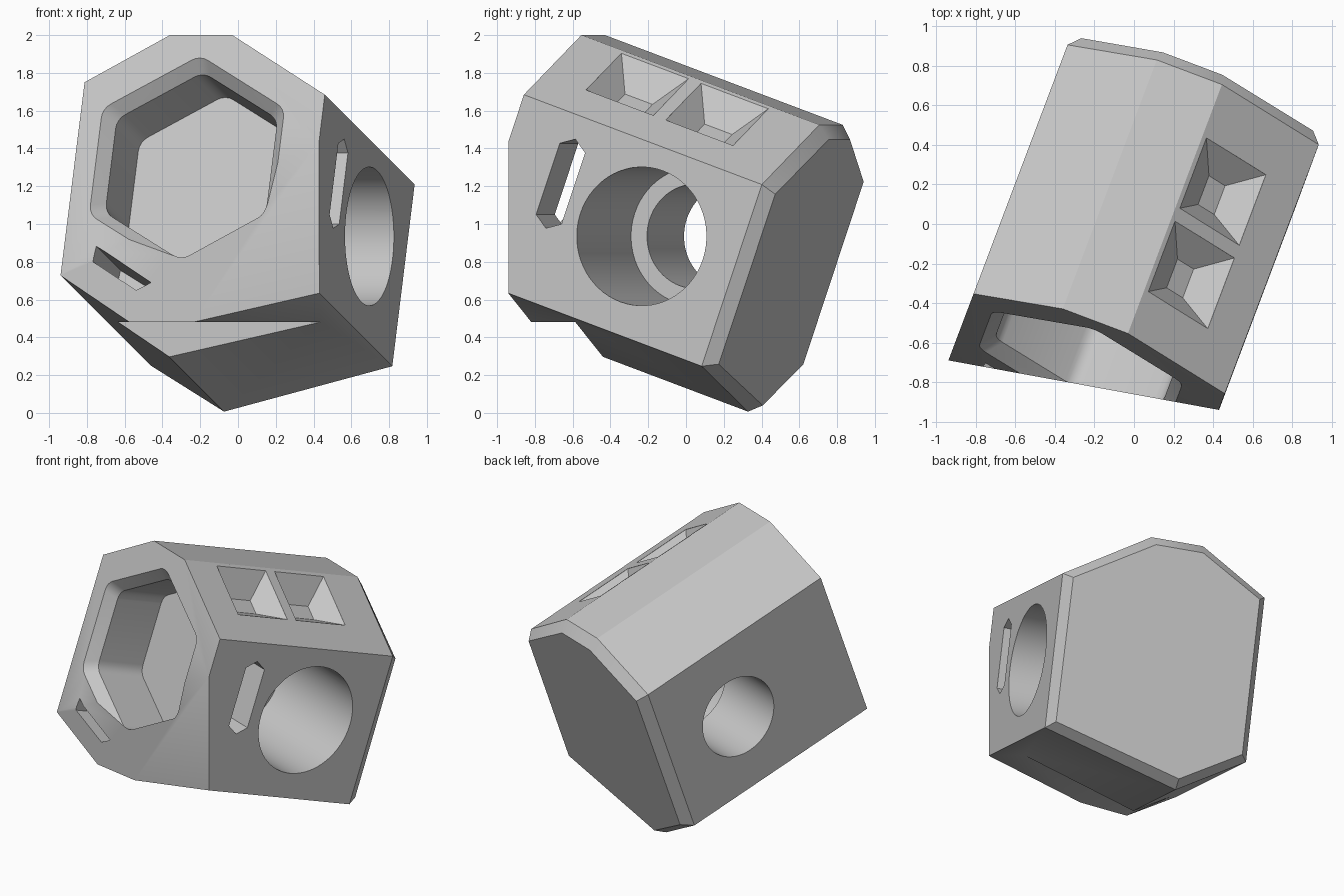
import bpy, bmesh, math
from mathutils import Matrix, Vector

cube = bpy.data.objects.get("Cube")
if cube:
    bpy.data.objects.remove(cube)

# Body frame: x across, y along the tilted prism axis, z up the section
AXIS = Vector((0.333, 0.882, -0.333)).normalized()
ACROSS = AXIS.cross(Vector((0, 0, 1))).normalized()
UP = ACROSS.cross(AXIS)
BODY = Matrix((ACROSS, AXIS, UP)).transposed().to_4x4()
# Upright frame for the vertical front cut and the notch below it
FRONT = Matrix.Rotation(-0.181, 4, "Z")

grey = bpy.data.materials.new("light grey")
grey.use_nodes = True
grey.diffuse_color = (0.56, 0.56, 0.56, 1)
grey.node_tree.nodes["Principled BSDF"].inputs["Base Color"].default_value = grey.diffuse_color


def loft(name, rings, frame=BODY, back_chamfer=False):
    """Closed solid skinned through rings of equal length."""
    bm = bmesh.new()
    loops = [[bm.verts.new(p) for p in ring] for ring in rings]
    n = len(loops[0])
    for lo, hi in zip(loops, loops[1:]):
        for i in range(n):
            j = (i + 1) % n
            bm.faces.new((lo[i], lo[j], hi[j], hi[i]))
    bm.faces.new(loops[0])
    back = bm.faces.new(loops[-1])
    bmesh.ops.recalc_face_normals(bm, faces=bm.faces[:])
    if back_chamfer:
        bmesh.ops.inset_region(bm, faces=[back], thickness=0.06, depth=0.07)
    bm.transform(frame)
    mesh = bpy.data.meshes.new(name)
    bm.to_mesh(mesh)
    bm.free()
    mesh.materials.append(grey)
    obj = bpy.data.objects.new(name, mesh)
    bpy.context.collection.objects.link(obj)
    return obj


def along(y, section):
    return [(x, y, z) for x, z in section]


def sideways(x, section):
    return [(x, y, z) for y, z in section]


def circle(cy, cz, r, n=64):
    return [(cy + r * math.cos(math.tau * i / n), cz + r * math.sin(math.tau * i / n))
            for i in range(n)]


def rounded_hexagon(cz, r, fillet=0.09):
    """Point-up hexagon with rounded corners."""
    pts = []
    reach = r - fillet / math.cos(math.pi / 6)
    for k in range(6):
        mid = math.pi / 2 + k * math.pi / 3
        for s in range(-2, 3):
            t = mid + s * math.pi / 12
            pts.append((reach * math.cos(mid) + fillet * math.cos(t),
                        cz + reach * math.sin(mid) + fillet * math.sin(t)))
    return pts


def box_rings(y0, y1, z0, z1):
    section = [(-3, z0), (3, z0), (3, z1), (-3, z1)]
    return [along(y0, section), along(y1, section)]


# Main body: seven-sided prism with a chamfered back
outline = [(-0.635, 0.36), (-0.185, 0.10), (0.735, 0.355), (0.733, 1.375),
           (0.167, 1.71), (-0.185, 1.71), (-0.635, 1.445)]
body = loft("housing", [along(-1.165, outline), along(0.263, outline)], back_chamfer=True)

cutters = []
# Vertical front cut and the step under it
cutters.append(loft("front_cut", box_rings(-3, -0.848, -2, 4), FRONT))
cutters.append(loft("bottom_notch", box_rings(-2, -0.498, -2, 0.48), FRONT))

# Hexagonal front pocket with a flared rim
steps = [(-1.235, 0.665), (-1.095, 0.525), (-0.735, 0.525)]
cutters.append(loft("front_pocket", [along(y, rounded_hexagon(1.0, r)) for y, r in steps]))

# Stepped round bore through both sides
cutters.append(loft("wide_bore", [sideways(x, circle(-0.287, 0.89, 0.367)) for x in (-0.08, 1)]))
cutters.append(loft("narrow_bore", [sideways(x, circle(-0.287, 0.89, 0.277)) for x in (-1, 0)]))

# Pointed slot from the side into the pocket
slot = [(dy - 0.812, dz + 1.0) for dy, dz in
        ((-0.076, -0.2), (0, -0.25), (0.076, -0.2), (0.076, 0.2), (0, 0.25), (-0.076, 0.2))]
cutters.append(loft("side_slot", [sideways(x, slot) for x in (0.3, 1)]))

# Small slot beside the pocket
small = [(-0.453, 0.524), (-0.156, 0.354), (-0.235, 0.311), (-0.463, 0.439)]
cutters.append(loft("front_slot", [along(y, small) for y in (-1.4, -0.78)]))

# Two tapered recesses in the sloping upper side
down = Vector((0.562, 0, -0.336)).normalized()
inward = Vector((down.z, 0, -down.x))
top_edge = Vector((0.167, 0, 1.711))


def recess_ring(y0, y1, s0, s1, depth):
    return [top_edge + down * s + inward * depth + Vector((0, y, 0))
            for y, s in ((y0, s0), (y1, s0), (y1, s1), (y0, s1))]


for start in (-0.912, -0.434):
    end = start + 0.405
    cutters.append(loft("upper_recess", [
        recess_ring(start, end, 0.025, 0.43, -0.05),
        recess_ring(start, end, 0.025, 0.43, 0),
        recess_ring(start + 0.12, end - 0.12, 0.19, 0.30, 0.12)]))

# Carve the body
bpy.context.view_layer.objects.active = body
for cutter in cutters:
    mod = body.modifiers.new(cutter.name, "BOOLEAN")
    mod.operation = "DIFFERENCE"
    mod.solver = "EXACT"
    mod.object = cutter
    bpy.ops.object.modifier_apply(modifier=mod.name)
    bpy.data.objects.remove(cutter)

bpy.ops.object.select_all(action="DESELECT")
body.select_set(True)
bpy.ops.object.shade_smooth_by_angle(angle=math.radians(25))
